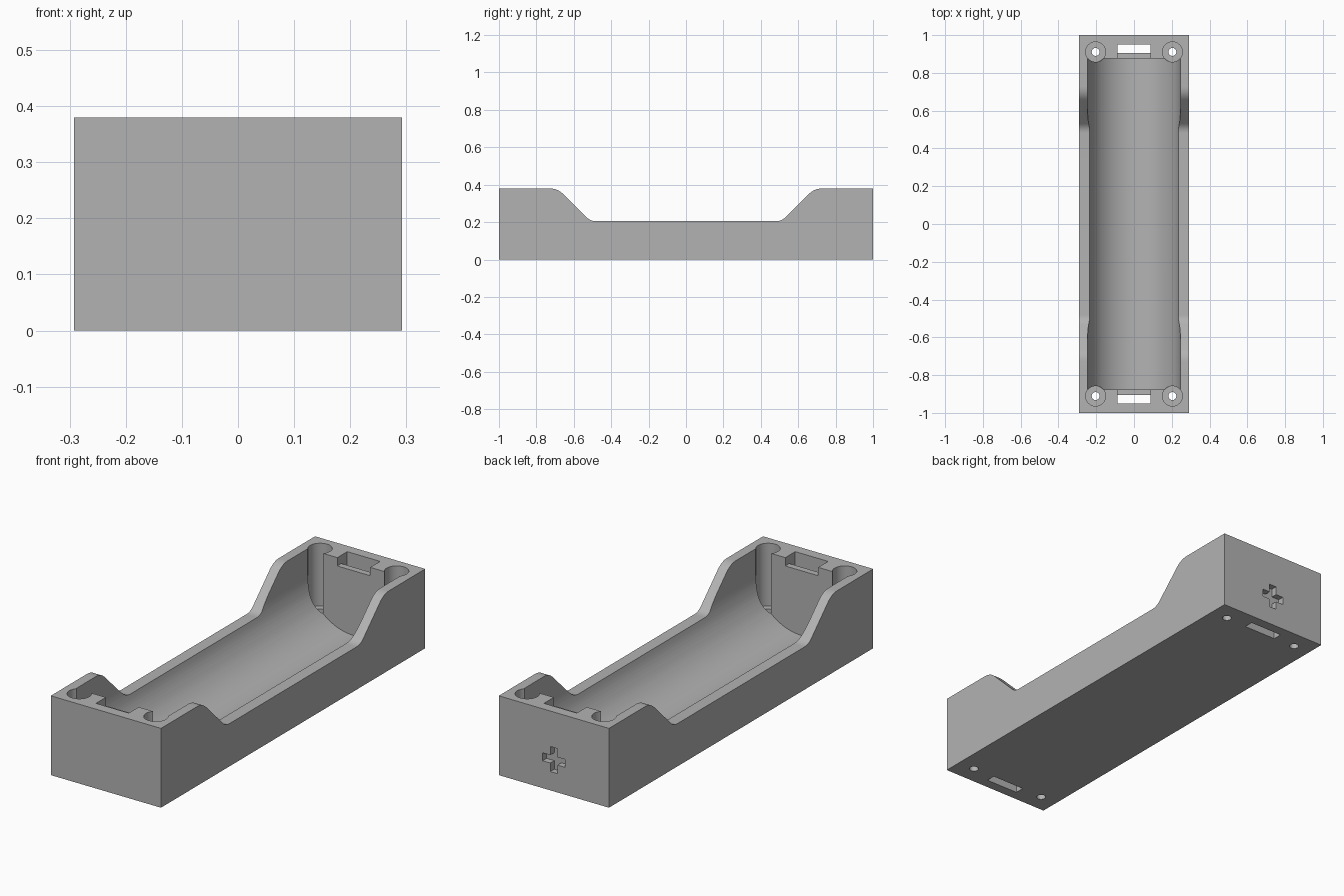
import bpy
import bmesh
import math
from mathutils import Vector

default = bpy.data.objects.get("Cube")
if default:
    bpy.data.objects.remove(default, do_unlink=True)

HALF_W, HEIGHT, RIM = 0.292, 0.38, 0.205
CAVITY_Y = 0.876
TOP = HEIGHT + 0.1

grey = bpy.data.materials.new("plain_grey")
grey.use_nodes = True
colour = (0.45, 0.45, 0.45, 1)
grey.diffuse_color = colour
grey.node_tree.nodes["Principled BSDF"].inputs["Base Color"].default_value = colour


def prism(name, points, axis, lo, hi):
    """Extrude a 2D outline along an axis: x takes (y, z), y takes (x, z), z takes (x, y)."""
    place = {"x": lambda a, b: (lo, a, b),
             "y": lambda a, b: (a, lo, b),
             "z": lambda a, b: (a, b, lo)}[axis]
    bm = bmesh.new()
    face = bm.faces.new([bm.verts.new(place(a, b)) for a, b in points])
    extruded = bmesh.ops.extrude_face_region(bm, geom=[face])["geom"]
    shift = Vector([hi - lo if axis == k else 0 for k in "xyz"])
    bmesh.ops.translate(bm, vec=shift,
                        verts=[v for v in extruded if isinstance(v, bmesh.types.BMVert)])
    bmesh.ops.recalc_face_normals(bm, faces=bm.faces)
    mesh = bpy.data.meshes.new(name)
    bm.to_mesh(mesh)
    bm.free()
    mesh.materials.append(grey)
    obj = bpy.data.objects.new(name, mesh)
    bpy.context.collection.objects.link(obj)
    return obj


def rect(a0, a1, b0, b1):
    return [(a0, b0), (a1, b0), (a1, b1), (a0, b1)]


def circle(a, b, r, n=40):
    return [(a + r * math.cos(2 * math.pi * i / n), b + r * math.sin(2 * math.pi * i / n))
            for i in range(n)]


def rounded(before, corner, after, t, n=8):
    """Round a corner with a short curve starting t away from it."""
    c = Vector(corner)
    p = c + (Vector(before) - c).normalized() * t
    q = c + (Vector(after) - c).normalized() * t
    return [tuple(p * (1 - s) ** 2 + c * 2 * s * (1 - s) + q * s * s)
            for s in (i / n for i in range(n + 1))]


# Body: side outline with high ends and a low middle
high, low = (0.687, HEIGHT), (0.51, RIM)
half = [(1, 0), (1, HEIGHT)]
half += rounded((1, HEIGHT), high, low, 0.042)
half += rounded(high, low, (0, RIM), 0.03)
body = prism("battery_holder", half + [(-y, z) for y, z in reversed(half)],
             "x", -HALF_W, HALF_W)

cutters = []


def cut(*args):
    cutters.append(prism(*args))


# Trough for the cell: half round floor with upright walls
radius, centre_z = 0.245, 0.275
trough = [(radius * math.cos(a), centre_z - radius * math.sin(a))
          for a in (math.pi * i / 48 for i in range(49))]
cut("trough_cutter", trough + [(-radius, TOP), (radius, TOP)], "y", -CAVITY_Y, CAVITY_Y)

for end in (-1, 1):
    # Contact slot through the end wall, with a shallow notch into the trough
    cut("slot_cutter", rect(-0.087, 0.087, *sorted((end * 0.906, end * 0.951))),
        "z", -0.1, TOP)
    cut("notch_cutter", rect(-0.087, 0.087, *sorted((end * 0.86, end * 0.92))),
        "z", HEIGHT - 0.04, TOP)
    # Screw holes with wide bores
    for side in (-1, 1):
        cut("bore_cutter", circle(side * 0.203, end * 0.911, 0.053), "z", 0.08, TOP)
        cut("screw_cutter", circle(side * 0.203, end * 0.911, 0.021, 24), "z", -0.1, 0.2)

# Plus shaped recess on the back
arm, bar, mid = 0.06, 0.019, 0.15
quarter = [(arm, -bar), (arm, bar), (bar, bar)]
plus = []
for turn in range(4):
    c, s = round(math.cos(turn * math.pi / 2)), round(math.sin(turn * math.pi / 2))
    plus += [(a * c - b * s, mid + a * s + b * c) for a, b in quarter]
cut("plus_cutter", plus, "y", 0.97, 1.1)

# Carve everything, then bake the result and drop the cutters
for cutter in cutters:
    mod = body.modifiers.new(cutter.name, "BOOLEAN")
    mod.operation = "DIFFERENCE"
    mod.solver = "EXACT"
    mod.object = cutter
    cutter.hide_render = True
bpy.context.view_layer.update()
baked = bpy.data.meshes.new_from_object(body.evaluated_get(bpy.context.evaluated_depsgraph_get()))
body.modifiers.clear()
body.data = baked
baked.materials.clear()
baked.materials.append(grey)
for cutter in cutters:
    bpy.data.objects.remove(cutter, do_unlink=True)

for obj in bpy.context.selected_objects:
    obj.select_set(False)
body.select_set(True)
bpy.context.view_layer.objects.active = body
bpy.ops.object.shade_smooth_by_angle(angle=math.radians(30))
